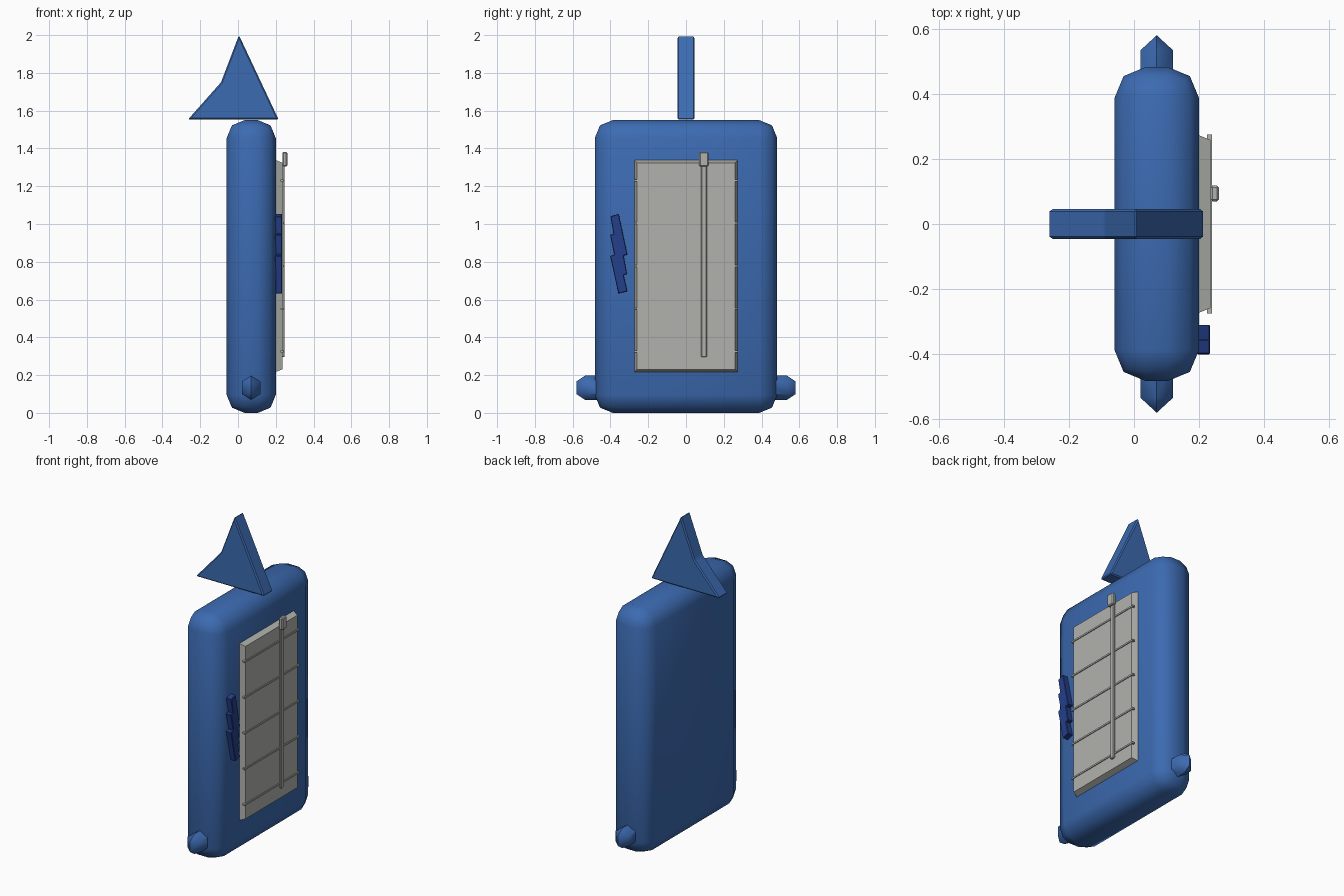
import bpy, bmesh, math
from mathutils import Vector

if "Cube" in bpy.data.objects:
    bpy.data.objects.remove(bpy.data.objects["Cube"], do_unlink=True)


def material(name, rgb):
    m = bpy.data.materials.new(name)
    m.use_nodes = True
    m.diffuse_color = (*rgb, 1)
    m.node_tree.nodes["Principled BSDF"].inputs["Base Color"].default_value = (*rgb, 1)
    return m


BLUE = material("blue", (0.045, 0.145, 0.44))
NAVY = material("navy", (0.018, 0.05, 0.26))
GREY = material("warm grey", (0.44, 0.45, 0.42))


def finish(name, bm, mat, bevel=0, segments=1, smooth=False):
    bmesh.ops.recalc_face_normals(bm, faces=bm.faces)
    if bevel:
        bmesh.ops.bevel(bm, geom=bm.edges[:], offset=bevel, segments=segments,
                        profile=0.5, affect='EDGES', clamp_overlap=True)
    mesh = bpy.data.meshes.new(name)
    bm.to_mesh(mesh)
    bm.free()
    mesh.materials.append(mat)
    ob = bpy.data.objects.new(name, mesh)
    bpy.context.collection.objects.link(ob)
    if smooth:
        bpy.ops.object.select_all(action='DESELECT')
        ob.select_set(True)
        bpy.context.view_layer.objects.active = ob
        bpy.ops.object.shade_smooth_by_angle(angle=math.radians(50))
    return ob


def box(name, x, y, z, mat, taper=0, **kw):
    """Box from ranges; taper shrinks the +x face."""
    bm = bmesh.new()
    bmesh.ops.create_cube(bm, size=1)
    for v in bm.verts:
        s = v.co.copy()
        t = taper if s.x > 0 else 0
        v.co = [r[0] + (r[1] - r[0]) * (c + 0.5) for r, c in zip((x, y, z), s)]
        v.co.y -= t * 2 * s.y
        v.co.z -= t * 2 * s.z
    return finish(name, bm, mat, **kw)


def prism(name, points, direction, mat, **kw):
    bm = bmesh.new()
    face = bm.faces.new([bm.verts.new(p) for p in points])
    ext = bmesh.ops.extrude_face_region(bm, geom=[face])
    moved = [g for g in ext["geom"] if isinstance(g, bmesh.types.BMVert)]
    bmesh.ops.translate(bm, verts=moved, vec=Vector(direction))
    return finish(name, bm, mat, **kw)


# Rounded slab body
box("body", (-0.06, 0.20), (-0.483, 0.483), (0, 1.55), BLUE,
    bevel=0.095, segments=2, smooth=True)

# Pointed fin on top
fin = [(-0.265, 1.553), (0.215, 1.553), (0.005, 2.0), (-0.09, 1.75)]
prism("top_fin", [(x, -0.046, z) for x, z in fin], (0, 0.092, 0), BLUE, bevel=0.007)

# Pegs near the bottom at both ends
for side, label in ((-1, "front"), (1, "back")):
    bm = bmesh.new()
    ring = [(0, 0.064), (0.05, 0.033), (0.05, -0.033),
            (0, -0.064), (-0.05, -0.033), (-0.05, 0.033)]
    for y in (0.40, 0.535):
        for x, z in ring:
            bm.verts.new((0.07 + x, side * y, 0.133 + z))
    for z in (-0.033, 0.033):
        bm.verts.new((0.07, side * 0.581, 0.133 + z))
    bmesh.ops.convex_hull(bm, input=bm.verts[:])
    finish(label + "_peg", bm, BLUE, smooth=True)

# Side panel with slat ridges
box("side_panel", (0.19, 0.235), (-0.277, 0.277), (0.213, 1.342), GREY,
    taper=0.018, smooth=False)
for i in range(5):
    z = 0.325 + 0.2265 * i
    box(f"slat_ridge_{i + 1}", (0.224, 0.240), (-0.276, 0.276),
        (z - 0.005, z + 0.005), GREY)

# Slider rod and its handle
box("slider_rod", (0.225, 0.247), (0.08, 0.11), (0.295, 1.32), GREY, bevel=0.004)
box("slider_handle", (0.235, 0.261), (0.07, 0.119), (1.305, 1.382), GREY, bevel=0.006)

# Zigzag bolt emblem
bolt = [(-0.40, 1.04), (-0.356, 1.054), (-0.31, 0.838), (-0.33, 0.833),
        (-0.312, 0.735), (-0.33, 0.73), (-0.31, 0.643), (-0.358, 0.632),
        (-0.402, 0.83), (-0.38, 0.838), (-0.402, 0.942), (-0.384, 0.948)]
prism("zigzag_bolt", [(0.195, y, z) for y, z in bolt], (0.039, 0, 0), NAVY, bevel=0.003)
